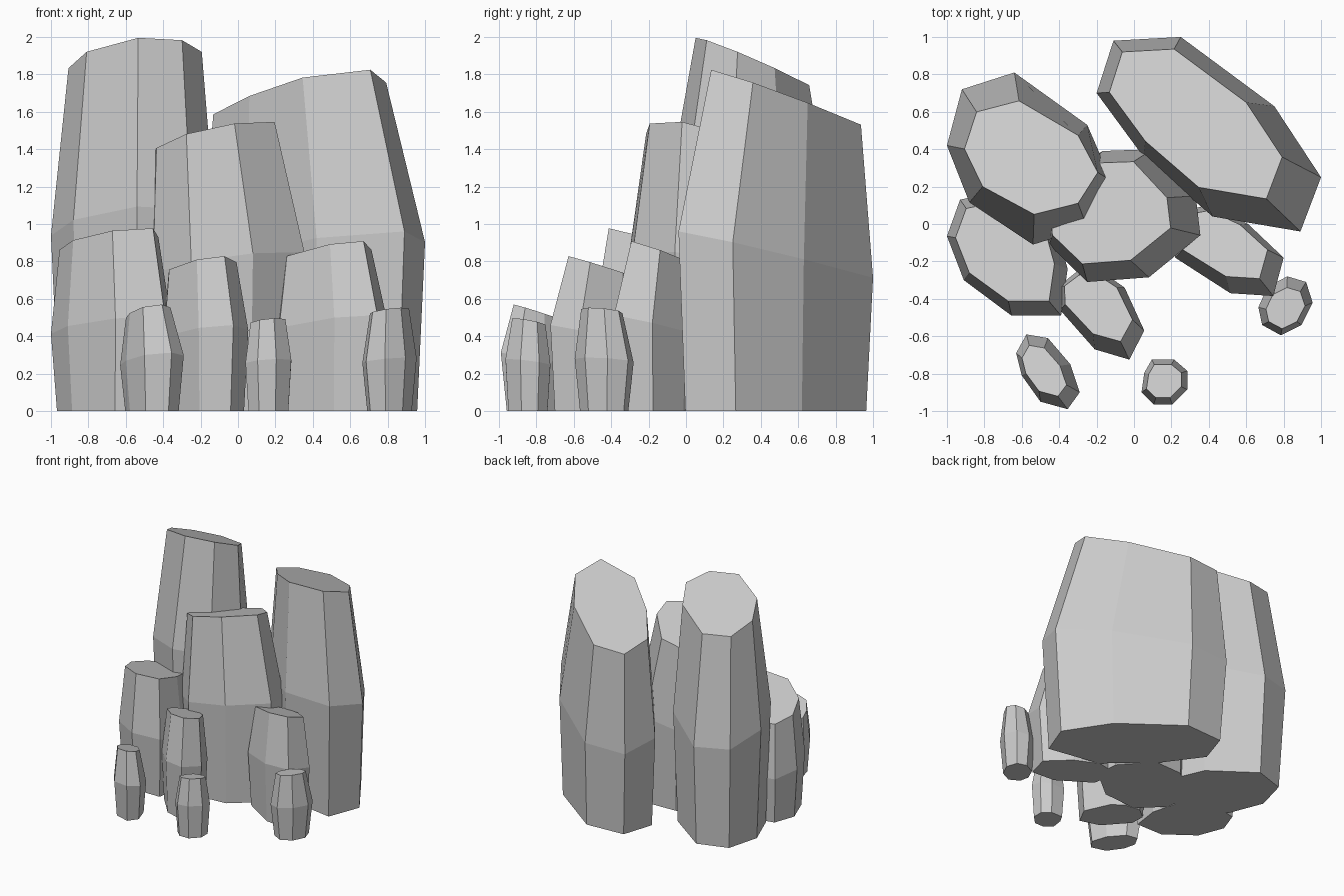
import bpy, bmesh

if "Cube" in bpy.data.objects:
    bpy.data.objects.remove(bpy.data.objects["Cube"])

stone = bpy.data.materials.new("light_grey_stone")
stone.diffuse_color = (0.6, 0.6, 0.6, 1)
stone.use_nodes = True
stone.node_tree.nodes["Principled BSDF"].inputs["Base Color"].default_value = stone.diffuse_color


def column(name, outline, mid_z, top_centre, top_z, top_scale, slope, base_scale):
    """Bulging stone column: shrunken base ring, tilted waist ring, tilted top ring."""
    xs, ys = [p[0] for p in outline], [p[1] for p in outline]
    cx, cy = (min(xs) + max(xs)) / 2, (min(ys) + max(ys)) / 2
    tx, ty = top_centre
    bm = bmesh.new()
    base, waist, top = [], [], []
    for x, y in outline:
        dx, dy = x - cx, y - cy
        base.append(bm.verts.new((cx + dx * base_scale, cy + dy * base_scale, 0)))
        waist.append(bm.verts.new((x, y, mid_z + 0.65 * (slope[0] * dx + slope[1] * dy))))
        ux, uy = dx * top_scale[0], dy * top_scale[1]
        top.append(bm.verts.new((tx + ux, ty + uy, top_z + slope[0] * ux + slope[1] * uy)))
    n = len(outline)
    for low, high in ((base, waist), (waist, top)):
        for i in range(n):
            j = (i + 1) % n
            bm.faces.new((low[i], low[j], high[j], high[i]))
    bm.faces.new(base)
    bm.faces.new(top)
    bmesh.ops.recalc_face_normals(bm, faces=bm.faces)
    mesh = bpy.data.meshes.new(name)
    bm.to_mesh(mesh)
    bm.free()
    mesh.materials.append(stone)
    bpy.context.collection.objects.link(bpy.data.objects.new(name, mesh))


# Tall columns at the back
column("back_right_column",
       [(-.11, .98), (.25, 1), (.75, .63), (1, .25), (.89, -.04), (.42, .04), (.05, .36), (-.2, .7)],
       .83, (.33, .535), 1.67, (.77, .77), (.06, -.33), .93)
column("back_left_column",
       [(-.92, .72), (-.64, .81), (-.25, .53), (-.12, .23), (-.25, -.02), (-.54, -.11), (-.88, .115), (-1, .42)],
       .97, (-.55, .355), 1.87, (.81, .66), (.05, -.41), .9)

# Middle columns
column("centre_column",
       [(-.455, -.11), (-.25, -.31), (.08, -.285), (.355, -.06), (.33, .15), (.1, .4), (-.17, .39), (-.48, .14)],
       .77, (-.13, .06), 1.45, (.78, .77), (.235, -.24), .92)
column("left_column",
       [(-.93, .13), (-1, -.065), (-.91, -.3), (-.655, -.49), (-.39, -.49), (-.355, -.24), (-.42, 0), (-.7, .18)],
       .44, (-.69, -.145), .896, (.82, .8), (.06, -.25), .9)
column("front_centre_column",
       [(-.395, -.46), (-.21, -.67), (-.025, -.725), (.055, -.57), (-.05, -.34), (-.15, -.27), (-.3, -.25), (-.4, -.33)],
       .41, (-.19, -.45), .77, (.8, .75), (.04, -.3), .9)
column("right_column",
       [(.22, -.18), (.515, -.37), (.745, -.385), (.8, -.18), (.61, 0), (.4, .1), (.24, .07), (.2, -.06)],
       .45, (.48, -.11), .835, (.78, .75), (.07, -.33), .9)

# Small stones along the front
column("small_left_stone",
       [(-.575, -.59), (-.46, -.61), (-.34, -.75), (-.29, -.9), (-.355, -.99), (-.5, -.95), (-.6, -.81), (-.63, -.69)],
       .27, (-.48, -.785), .525, (.7, .68), (.05, -.3), .84)
column("small_front_stone",
       [(.095, -.725), (.215, -.725), (.285, -.785), (.285, -.885), (.205, -.965), (.105, -.965), (.04, -.9), (.055, -.795)],
       .26, (.16, -.84), .475, (.76, .74), (.12, -.2), .87)
column("small_right_stone",
       [(.82, -.28), (.92, -.31), (.955, -.42), (.895, -.54), (.785, -.595), (.685, -.54), (.665, -.445), (.715, -.335)],
       .27, (.81, -.45), .535, (.72, .7), (.15, -.12), .82)
